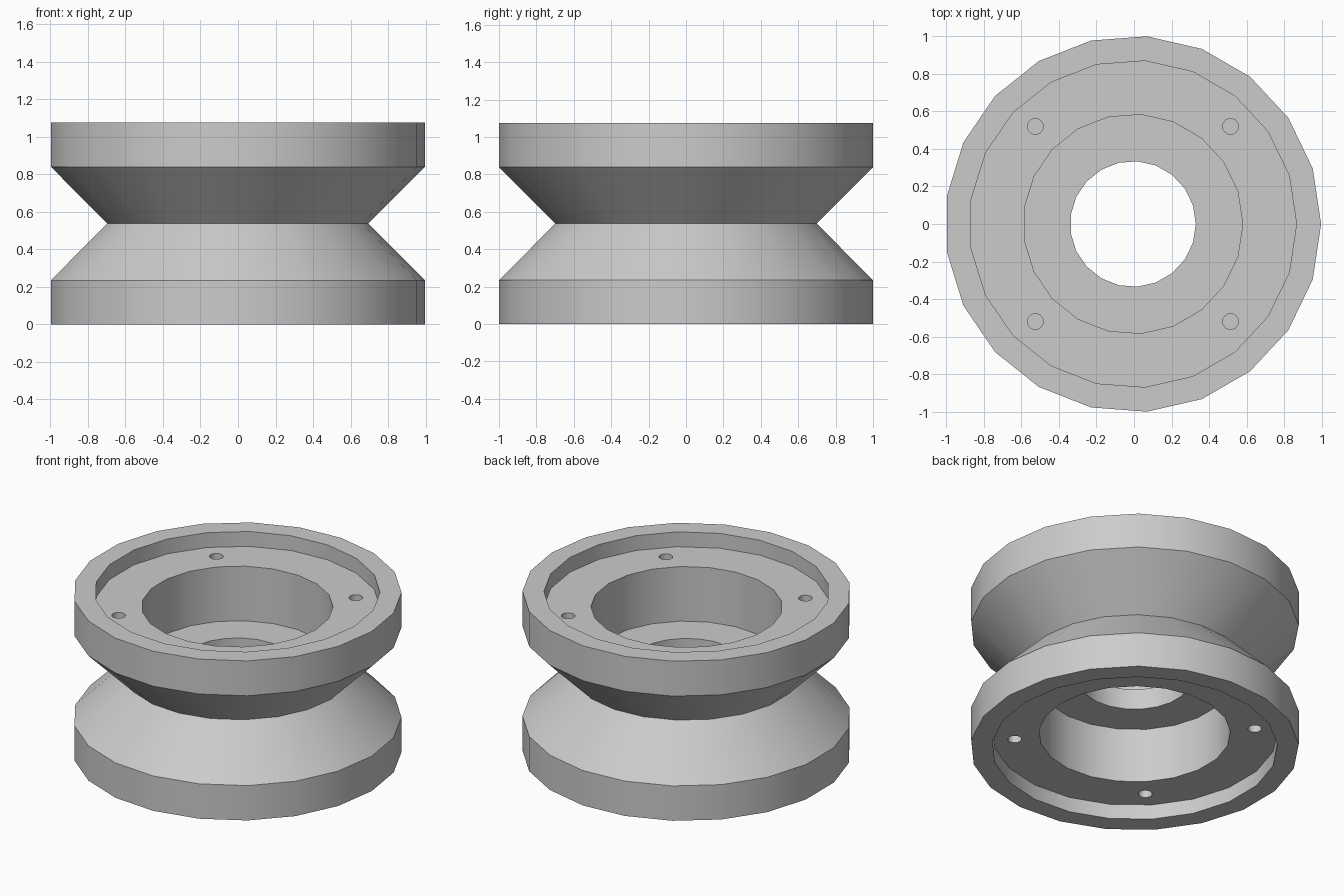
import bpy, bmesh, math
from mathutils import Matrix, Vector

cube = bpy.data.objects.get("Cube")
if cube:
    bpy.data.objects.remove(cube)

SIDES = 21
RADIUS = 1.003
HEIGHT = 1.075
RECESS = 0.10
SHIFT = -RADIUS * (1 - math.cos(math.pi / SIDES)) / 2   # centres the odd-sided rim

grey = bpy.data.materials.new("light_grey")
grey.use_nodes = True
grey.diffuse_color = (0.6, 0.6, 0.6, 1)
grey.node_tree.nodes["Principled BSDF"].inputs["Base Color"].default_value = (0.6, 0.6, 0.6, 1)


def add_object(name, bm):
    bmesh.ops.recalc_face_normals(bm, faces=bm.faces)
    mesh = bpy.data.meshes.new(name)
    bm.to_mesh(mesh)
    bm.free()
    mesh.materials.append(grey)
    obj = bpy.data.objects.new(name, mesh)
    bpy.context.collection.objects.link(obj)
    return obj


# Wheel: lower half of the section, mirrored in height and spun into a ring
lower = [(0.335, 0.468), (0.585, 0.468), (0.585, RECESS), (0.872, RECESS),
         (0.872, 0), (RADIUS, 0), (RADIUS, 0.235)]
upper = [(r, HEIGHT - z) for r, z in reversed(lower)]
profile = lower + [(0.70, HEIGHT / 2)] + upper

bm = bmesh.new()
verts = [bm.verts.new((r, 0, z)) for r, z in profile]
edges = [bm.edges.new((v, verts[(i + 1) % len(verts)])) for i, v in enumerate(verts)]
bmesh.ops.spin(bm, geom=verts + edges, cent=(0, 0, 0), axis=(0, 0, 1),
               angle=math.tau, steps=SIDES)
bmesh.ops.remove_doubles(bm, verts=bm.verts, dist=0.0005)
bmesh.ops.translate(bm, verts=bm.verts, vec=(SHIFT, 0, 0))
wheel = add_object("grooved_wheel", bm)

# Blind bolt holes: four in the floor of each recess
bm = bmesh.new()
depth = 0.2
for floor, inward in ((RECESS, 1), (HEIGHT - RECESS, -1)):
    for x in (-0.52, 0.52):
        for y in (-0.52, 0.52):
            centre = Vector((x + SHIFT, y, floor + inward * (depth / 2 - 0.02)))
            bmesh.ops.create_cone(bm, cap_ends=True, segments=24, radius1=0.042,
                                  radius2=0.042, depth=depth + 0.04,
                                  matrix=Matrix.Translation(centre))
cutter = add_object("bolt_hole_cutter", bm)
cutter.hide_render = True

cut = wheel.modifiers.new("bolt_holes", "BOOLEAN")
cut.operation = "DIFFERENCE"
cut.solver = "EXACT"
cut.object = cutter

bpy.ops.object.select_all(action="DESELECT")
wheel.select_set(True)
bpy.context.view_layer.objects.active = wheel
bpy.ops.object.modifier_apply(modifier=cut.name)
bpy.data.objects.remove(cutter)

# Round walls shade smoothly, rims stay sharp
bpy.ops.object.shade_smooth_by_angle(angle=math.radians(30))
